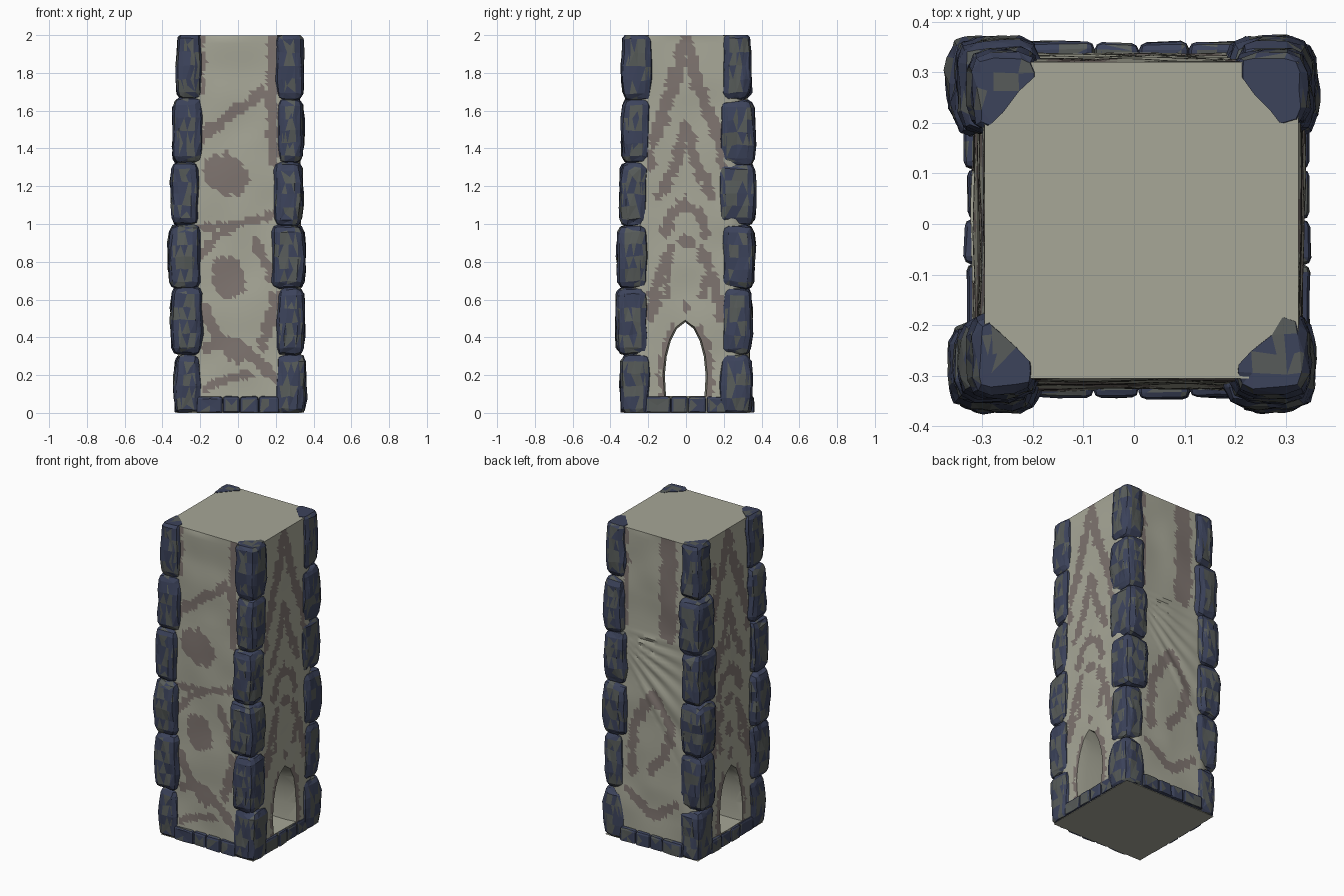
import bpy, bmesh, math, random
from mathutils import Vector, noise
from mathutils.geometry import intersect_point_line

if "Cube" in bpy.data.objects:
    bpy.data.objects.remove(bpy.data.objects["Cube"])

random.seed(4)


def material(name, rgb):
    m = bpy.data.materials.new(name)
    m.diffuse_color = (*rgb, 1)
    m.use_nodes = True
    m.node_tree.nodes["Principled BSDF"].inputs["Base Color"].default_value = m.diffuse_color
    return m


PLASTER = material("plaster", (0.385, 0.385, 0.31))
STAIN = material("stain", (0.21, 0.175, 0.16))
STONE = material("stone", (0.095, 0.105, 0.10))
EDGE = material("stone_edge", (0.045, 0.056, 0.105))


def finish(bm, name, mats):
    bmesh.ops.recalc_face_normals(bm, faces=bm.faces)
    me = bpy.data.meshes.new(name)
    bm.to_mesh(me)
    bm.free()
    for m in mats:
        me.materials.append(m)
    ob = bpy.data.objects.new(name, me)
    bpy.context.collection.objects.link(ob)
    return ob


# Painted stains on each wall: (half width, points along the wall and height)
def mirrored(w, *pts):
    return [(w, list(pts)), (w, [(-a, z) for a, z in pts])]


SIDES = (mirrored(.035, (-.17, 1.46), (-.05, 1.78), (0, 1.99))
         + mirrored(.028, (-.14, 1.15), (-.05, 1.33), (0, 1.52))
         + mirrored(.02, (-.19, 1.3), (-.17, 1.42))
         + mirrored(.03, (-.11, .96), (-.07, 1.06), (0, 1.11))
         + mirrored(.03, (-.19, .52), (-.14, .72), (-.08, .86))
         + mirrored(.025, (-.12, .1), (-.12, .28), (-.07, .44))
         + mirrored(.02, (-.1, .62), (-.09, .7))
         + mirrored(.012, (0, .54), (.01, .59)) + mirrored(.03, (0, .9), (.02, .91)))
SPOTS = [(.03, [(a, z), (a + .01, z + .04)]) for a, z in
         ((.1, 1.25), (-.1, 1.0), (.13, .85), (-.14, 1.65), (.14, 1.75), (0, 1.25), (0, .7))]
FRONT = [(.03, [(-.19, 1.47), (-.05, 1.57), (.12, 1.69)]),
         (.095, [(-.09, 1.28), (-.04, 1.25)]), (.03, [(.19, 2), (.175, 1.7), (.19, 1.32)]),
         (.022, [(-.2, .98), (0, 1.0), (.2, 1.05)]), (.08, [(-.06, .76), (-.04, .68)]),
         (.025, [(-.2, .85), (-.12, .93), (-.02, .99)]), (.025, [(.1, .9), (.18, .72)]),
         (.03, [(.2, .62), (.13, .35)]), (.03, [(-.18, .55), (-.1, .4), (0, .28)]),
         (.025, [(-.18, .34), (-.05, .38)]), (.03, [(0, .36), (.18, .2)]),
         (.025, [(-.17, .12), (-.1, .17), (.05, .2)]), (.015, [(-.19, 2), (-.19, 1.7)])]
BACK = [(.06, [(-.1, 2), (-.1, 1.4)]), (.02, [(.2, 2), (.2, 1.4)]),
        (.03, [(.15, .45), (.14, .75), (0, .98), (-.13, .8), (-.08, .6), (.02, .5)]),
        (.03, [(.17, .32), (0, .2), (-.17, .32)])]


def stained(a, z, strokes):
    p = Vector((a, z, 0))
    rough = .03 * noise.noise(Vector((a * 28, z * 22, 3)))
    for w, pts in strokes:
        for s, e in zip(pts, pts[1:]):
            s, e = Vector((*s, 0)), Vector((*e, 0))
            t = intersect_point_line(p, s, e)[1]
            if (p - s.lerp(e, min(1, max(0, t)))).length < w + rough:
                return True
    return False


# Wall body: tapering square shaft with eased corners, gently uneven
N, M, TOP = 30, 96, 1.997
bm = bmesh.new()
square = []
for k in range(4 * N):
    s, t = divmod(k, N)
    u = 2 * t / N - 1
    square.append([(u, -1), (1, u), (-u, 1), (-1, -u)][s])
rings = []
for j in range(M + 1):
    f = j / M
    x0, x1, y0, y1 = -.32 + .025 * f, .337 - .012 * f, -.327 + .022 * f, .337 - .017 * f
    ring = []
    for u, v in square:
        p = Vector((x0 + (x1 - x0) * (u + 1) / 2, y0 + (y1 - y0) * (v + 1) / 2, f * TOP))
        if 0 < j < M:
            d = .008 * noise.noise(p * 5)
            if v == 1:  # fan of creases on the back wall
                dx, dz = .3 - p.x, p.z - 1.32
                ang = math.atan2(dz, dx)
                if -1 < ang < .1:
                    d += .006 * math.sin(ang * 32) * max(0, 1 - abs(dx - .3) / .3)
            d -= .035 * max(0, (min(abs(u), abs(v)) - .75) / .25)
            p += Vector((u if abs(u) == 1 else 0, v if abs(v) == 1 else 0, 0)) * d
        ring.append(bm.verts.new(p))
    rings.append(ring)
for a, b in zip(rings, rings[1:]):
    for k in range(4 * N):
        n = (k + 1) % (4 * N)
        bm.faces.new((a[k], a[n], b[n], b[k]))
bmesh.ops.triangulate(bm, faces=bm.faces[:], quad_method='ALTERNATE')
bm.normal_update()
for f in bm.faces:
    c, n = f.calc_center_median(), f.normal
    if abs(n.x) > abs(n.y):
        hit = stained(c.y, c.z, SIDES if n.x > 0 else SIDES + SPOTS)
    else:
        hit = stained(c.x, c.z, FRONT if n.y < 0 else BACK)
    f.material_index = int(hit)
bm.faces.new(rings[0][::-1])
bm.faces.new(rings[-1])
wall = finish(bm, "wall_body", [PLASTER, STAIN])

# Pointed archway running through the tower from side to side, flared at the mouths
half = [(.102, .09), (.108, .2), (.098, .3), (.077, .38), (.045, .445)]
arch = half + [(0, .48)] + [(-y, z) for y, z in reversed(half)]
bm = bmesh.new()
prev = None
for x, s in ((-.45, 1.25), (-.27, 1), (.27, 1), (.45, 1.25)):
    ring = [bm.verts.new((x, y * s - .004, .09 + (z - .09) * (1 + (s - 1) * .3))) for y, z in arch]
    if prev:
        for k in range(len(ring)):
            n = (k + 1) % len(ring)
            bm.faces.new((prev[k], prev[n], ring[n], ring[k]))
    else:
        bm.faces.new(ring)
    prev = ring
bm.faces.new(prev)
cutter = finish(bm, "arch_cutter", [PLASTER, STAIN])
cutter.hide_render = True
mod = wall.modifiers.new("archway", 'BOOLEAN')
mod.operation, mod.solver, mod.object = 'DIFFERENCE', 'EXACT', cutter
bpy.context.view_layer.objects.active = wall
wall.select_set(True)
bpy.ops.object.modifier_apply(modifier=mod.name)
bpy.ops.object.shade_smooth_by_angle(angle=math.radians(35))
bpy.data.objects.remove(cutter)


# Chiselled stone block with rounded edges; inner corner optionally cut off
def stone(name, lo, hi, bevel, inner=None):
    lo, hi = Vector(lo), Vector(hi)
    mid, size = (lo + hi) / 2, hi - lo
    bm = bmesh.new()
    bmesh.ops.create_cube(bm, size=1)
    for v in bm.verts:
        v.co = Vector([lo[i] + size[i] * (v.co[i] + .5) for i in range(3)])
    bmesh.ops.bevel(bm, geom=bm.edges[:], offset=bevel, segments=2, profile=.5, affect='EDGES')
    if inner:
        out = Vector((math.copysign(1, inner[0]), math.copysign(1, inner[1]), 0))
        point = Vector((*inner, 0)) + Vector((out.x * .115, 0, 0))
        bmesh.ops.bisect_plane(bm, geom=bm.verts[:] + bm.edges[:] + bm.faces[:], dist=1e-4,
                               plane_co=point, plane_no=-out, clear_outer=True)
        bmesh.ops.holes_fill(bm, edges=[e for e in bm.edges if e.is_boundary], sides=0)
    bmesh.ops.triangulate(bm, faces=bm.faces[:])
    for _ in range(3):  # break large faces into chisel facets
        long = [e for e in bm.edges if e.calc_length() > .075]
        bmesh.ops.subdivide_edges(bm, edges=long, cuts=1)
        bmesh.ops.triangulate(bm, faces=bm.faces[:])
    bm.normal_update()
    for f in bm.faces:
        c = f.calc_center_median()
        rim = max(abs(k) for k in f.normal) < .93
        f.material_index = int(noise.noise(c * 22) + (.3 if rim else -.05) + random.uniform(-.15, .15) > 0)
    for v in bm.verts:
        if inner:  # belly out in the middle, drawn in at both ends
            t = abs(v.co.z - mid.z) / size.z * 2
            v.co.xy -= (v.co.xy - Vector(inner)) * .07 * t ** 3
        v.co += noise.noise_vector(v.co * 9) * bevel * .25 + noise.noise_vector(v.co * 30) * bevel * .18
        v.co.z = min(2.0, max(.003, v.co.z))
    return finish(bm, name, [STONE, EDGE])


# Six courses of corner stones: (outer, inner) reach on each side of every course
LEVELS = [-.015, .31, .66, .99, 1.32, 1.66, 2.015]
LEFT = [(.337, .19), (.355, .19), (.368, .20), (.355, .21), (.347, .19), (.328, .19)]
RIGHT = [(.36, .20), (.352, .21), (.355, .18), (.342, .19), (.347, .21), (.347, .20)]
FRONT_Y = [(.347, .19), (.37, .20), (.365, .20), (.355, .20), (.342, .19), (.342, .18)]
BACK_Y = [(.352, .18), (.352, .19), (.365, .19), (.37, .17), (.368, .18), (.345, .19)]
for row in range(6):
    for sx, xs in ((-1, LEFT), (1, RIGHT)):
        for sy, ys in ((-1, FRONT_Y), (1, BACK_Y)):
            ox, ix = (sx * k for k in xs[row])
            oy, iy = (sy * k for k in ys[row])
            dz = random.uniform(-.008, .008)
            name = f"corner_stone_{'left' if sx < 0 else 'right'}_{'front' if sy < 0 else 'back'}_{row + 1}"
            stone(name, (min(ox, ix), min(oy, iy), LEVELS[row] + dz - .005),
                  (max(ox, ix), max(oy, iy), LEVELS[row + 1] + dz + .005), .04, (ix, iy))

# Low row of footing stones between the corners on every side
CUTS = [-.22, -.08, .01, .11, .22]
for side, reach in (("front", -.343), ("back", .357), ("left", -.332), ("right", .347)):
    for k, (a, b) in enumerate(zip(CUTS, CUTS[1:])):
        r = reach + random.uniform(-.004, .004)
        d0, d1 = sorted((r, math.copysign(.28, r)))
        lo, hi = (a, d0, -.01), (b, d1, .088)
        if side in ("left", "right"):
            lo, hi = (d0, a, -.01), (d1, b, .088)
        stone(f"footing_stone_{side}_{k + 1}", lo, hi, .015)
